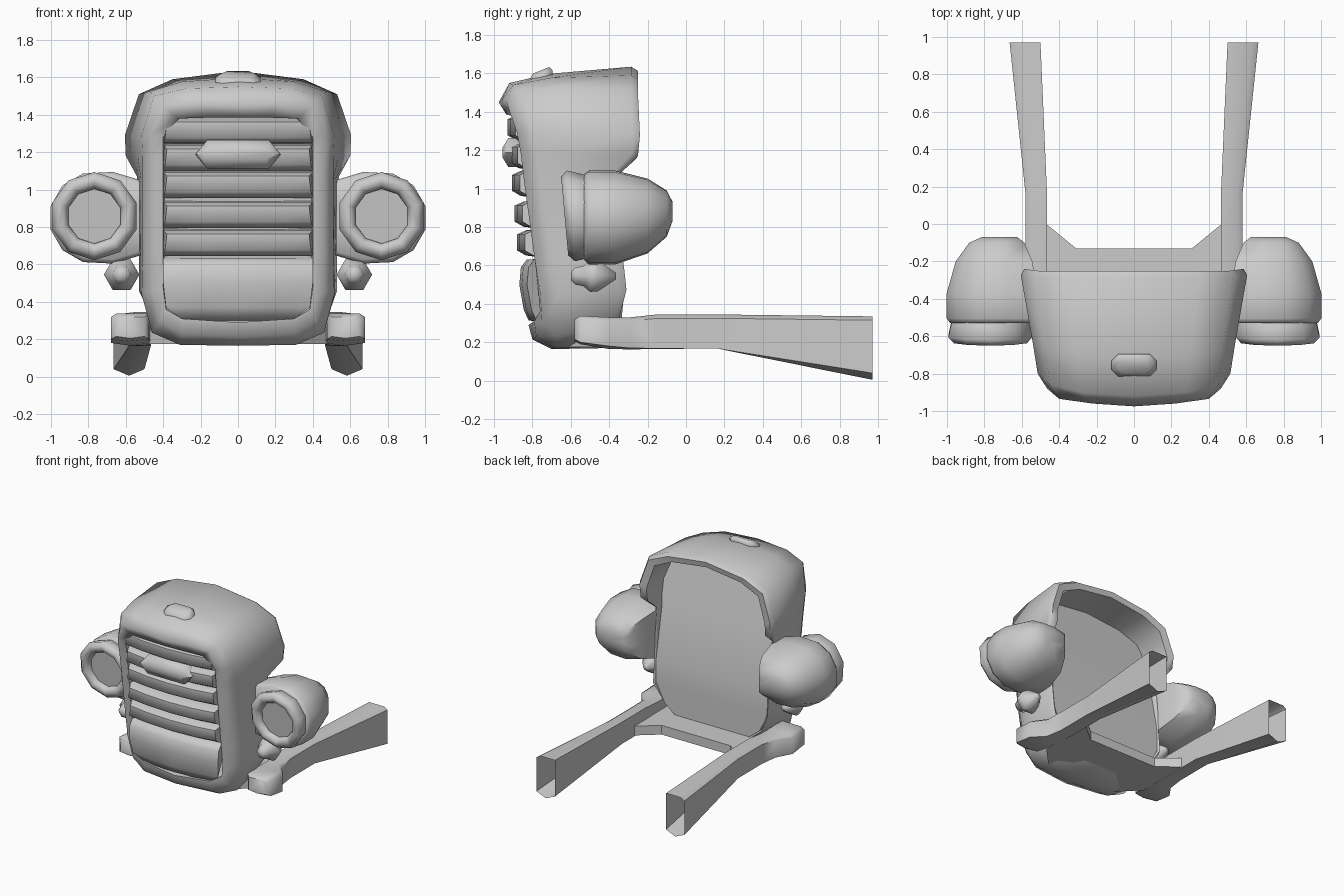
import bpy, bmesh
from math import sin, cos, pi, radians

if "Cube" in bpy.data.objects:
    bpy.data.objects.remove(bpy.data.objects["Cube"])


def loft(name, rings, caps=("fan", "fan"), mirror=False, angle=60):
    """Skin a row of closed rings; a 'strip' cap joins left and right points."""
    bm = bmesh.new()
    vs = [[bm.verts.new(p) for p in r] for r in rings]
    n = len(vs[0])
    for a, b in zip(vs, vs[1:]):
        for i in range(n):
            j = (i + 1) % n
            bm.faces.new((a[i], a[j], b[j], b[i]))
    for kind, r in zip(caps, (vs[0], vs[-1])):
        if kind == "fan":
            bm.faces.new(r)
        elif kind == "strip":
            for i in range(n // 2):
                q = [r[i], r[i + 1], r[-i - 1], r[-i]]
                bm.faces.new(list(dict.fromkeys(q)))
    bmesh.ops.remove_doubles(bm, verts=bm.verts, dist=0.0005)
    bmesh.ops.recalc_face_normals(bm, faces=bm.faces)
    me = bpy.data.meshes.new(name)
    bm.to_mesh(me)
    bm.free()
    ob = bpy.data.objects.new(name, me)
    bpy.context.collection.objects.link(ob)
    bpy.ops.object.select_all(action="DESELECT")
    ob.select_set(True)
    bpy.context.view_layer.objects.active = ob
    bpy.ops.object.shade_smooth_by_angle(angle=radians(angle))
    if mirror:
        ob.modifiers.new("mirror", "MIRROR").use_mirror_merge = False
    return ob


def both_sides(half):
    return half + [(-x, y, z) for x, y, z in half[-2:0:-1]]


# Hood and grille surround: half outlines, bottom centre round to top centre
opening = [(0, -.82, .29), (.30, -.79, .31), (.385, -.76, .36), (.40, -.77, .48),
           (.40, -.79, .65), (.40, -.84, 1.05), (.40, -.855, 1.18), (.40, -.87, 1.28),
           (.32, -.91, 1.38), (.16, -.93, 1.385), (0, -.935, 1.385)]
lip = [(0, -.80, .215), (.30, -.78, .23), (.42, -.75, .30), (.46, -.76, .46),
       (.46, -.79, .65), (.46, -.845, 1.05), (.465, -.86, 1.18), (.465, -.88, 1.29),
       (.40, -.935, 1.45), (.22, -.96, 1.46), (0, -.975, 1.45)]
shoulder = [(0, -.70, .165), (.31, -.68, .17), (.46, -.67, .235), (.515, -.66, .44),
            (.51, -.70, .65), (.51, -.76, 1.05), (.51, -.78, 1.18), (.515, -.80, 1.29),
            (.45, -.86, 1.50), (.28, -.90, 1.54), (0, -.92, 1.55)]
rear = [(0, -.36, .17), (.30, -.36, .18), (.45, -.35, .30), (.53, -.31, .46),
        (.53, -.33, .65), (.54, -.36, 1.07), (.60, -.25, 1.18), (.605, -.24, 1.29),
        (.53, -.25, 1.51), (.35, -.25, 1.59), (0, -.25, 1.635)]
recess = [(x * .98, y + .07, z) for x, y, z in opening]
crown = [tuple(a + (b - a) * .3 for a, b in zip(p, q)) for p, q in zip(shoulder, rear)]
crown = [(x, y, z + (.022 if z > 1.45 else 0)) for x, y, z in crown]
rear_soft = [(x, y - .035, z) for x, y, z in rear]
rear_edge = [(x * .97, y, .9 + (z - .9) * .97) for x, y, z in rear]
# the upper rim folds inward; lower down the firewall closes the shell flush
rim = [(x * (.88 if z > 1.1 else .95), y - .01, .9 + (z - .9) * (.91 if z > 1.1 else .96))
       for x, y, z in rear]
firewall = [(x, -.335 - .25 * max(0, z - .7), z) for x, y, z in rim]
loft("hood_shell", [both_sides(h) for h in
                    (recess, opening, lip, shoulder, crown, rear_soft, rear_edge, rim,
                     firewall)], ("strip", "strip"), angle=65)


# Grille bars and lower panel, bowed forward at the centre
def bowed(name, profile):
    loft(name, [[(t * w, y + .04 * t * t, z) for w, y, z in profile]
                for t in (-1, -.55, 0, .55, 1)])


for i, (zc, top_w) in enumerate([(1.32, .33), (1.175, .4), (1.03, .4), (.87, .4), (.72, .4)]):
    f = -.93 + (1.33 - zc) * .083
    bowed(f"grille_bar_{i + 1}", [(.4, f + .11, zc - .076), (.4, f + .045, zc - .068),
                                  (.39, f, zc - .042), (.38, f, zc + .042),
                                  (top_w, f + .045, zc + .063), (top_w, f + .11, zc + .07)])
bowed("grille_lower_panel", [(.30, -.75, .30), (.31, -.82, .315), (.385, -.845, .37),
                             (.4, -.868, .50), (.4, -.86, .59), (.4, -.83, .63),
                             (.4, -.76, .635)])


# Blank badge on the grille and ornament on the hood
def lozenge(w, h, corner):
    return [(-w, 0), (-corner, h), (corner, h), (w, 0), (corner, -h), (-corner, -h)]


badge = lozenge(.228, .076, .165)
loft("grille_badge", [[(x * s, y, 1.188 + z * k) for x, z in badge]
                      for s, k, y in ((1, 1, -.86), (1, 1, -.925), (.9, .35, -.955))])
orn = [(-.12, -.025), (-.12, .025), (-.085, .06), (.085, .06),
       (.12, .025), (.12, -.025), (.085, -.06), (-.085, -.06)]
loft("hood_ornament", [[(x * s, -.755 + y * s, h + y * s * .4) for x, y in orn]
                       for s, h in ((1, 1.565), (1, 1.593), (.7, 1.616))])


# Headlights: bucket stretched inward to the shell, ring and lens in front
def bucket_ring(r, y, n=12):
    pts = []
    for k in range(n):
        c, s = cos(2 * pi * (k + .5) / n), sin(2 * pi * (k + .5) / n)
        if c < 0:  # squared inner half
            c, s = -min(1, -c * 1.5) * 1.02, max(-1, min(1, s * 1.15))
            x = .765 + c * (.11 + r * .55)
        else:
            x = .765 + c * r
        pts.append((x, y, .85 + s * r + .04 * (.24 - r) / .24))
    return pts


loft("headlight_bucket", [bucket_ring(r, y) for r, y in
                          ((.225, -.53), (.245, -.505), (.245, -.37), (.195, -.20),
                           (.12, -.10), (.05, -.07))], mirror=True)


def lathe(name, cx, cz, profile, n, tilt=0., phase=.5):
    loft(name, [[(cx + r * cos(2 * pi * (k + phase) / n),
                  y - tilt * r * sin(2 * pi * (k + phase) / n),
                  cz + r * sin(2 * pi * (k + phase) / n)) for k in range(n)]
                for r, y in profile], mirror=True)


lathe("headlight_ring", .768, .858, [(.21, -.49), (.22, -.53), (.236, -.60), (.205, -.632),
                                     (.17, -.63), (.148, -.60), (.146, -.585)], 10, .09)

# Small marker lights
lathe("marker_light", .622, .545, [(.025, -.60), (.052, -.575), (.06, -.535), (.095, -.50),
                                   (.093, -.46), (.02, -.365)], 6, 0, 0)

# Frame rails: y, inner x, outer x, top z, side-bottom z, keel z
rails = [(-.58, .50, .65, .32, .215, .205), (-.55, .475, .68, .338, .20, .19),
         (-.40, .47, .68, .33, .18, .165), (-.29, .47, .60, .33, .17, .163),
         (-.15, .465, .58, .345, .168, .165), (.16, .465, .58, .345, .168, .168),
         (.97, .50, .665, .335, .04, .005)]
loft("frame_rail", [[(a, y, zt), (b - .03, y, zt), (b, y, zt - .02), (b, y, zb),
                     ((a + b) / 2, y, zk), (a, y, zb)] for y, a, b, zt, zb, zk in rails],
     ("fan", None), mirror=True, angle=55)

# Cross member under the shell, with diagonal gussets to the rails
plan = [(0, -.13), (.31, -.13), (.475, .005), (.475, -.45), (.31, -.62), (0, -.64)]
plan += [(-x, y) for x, y in plan[-2:0:-1]]
loft("cross_member", [[(x, y, z) for x, y in plan] for z in (.175, .25)], angle=30)
